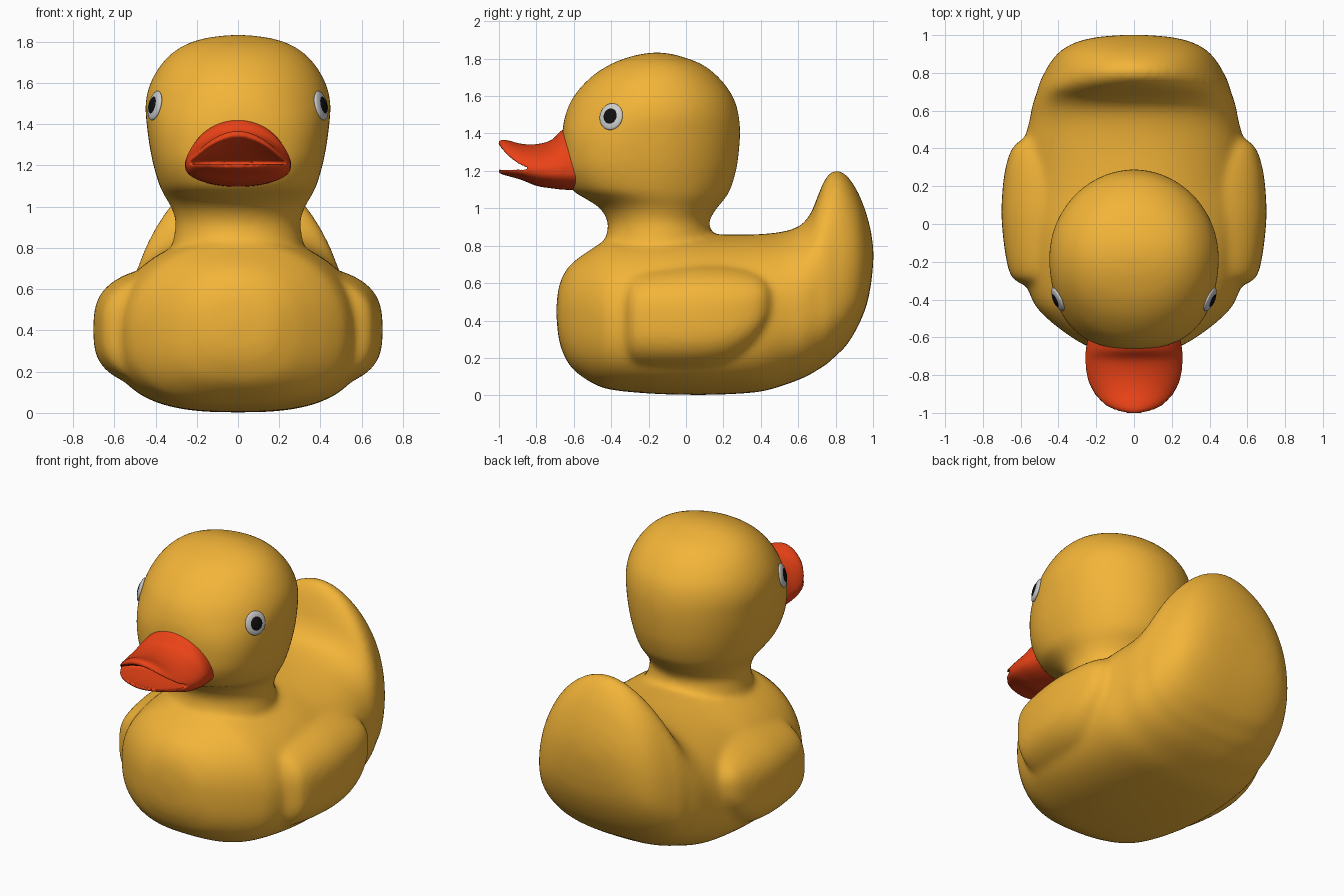
import bpy, bmesh, math
from mathutils import Vector, Matrix

if "Cube" in bpy.data.objects:
    bpy.data.objects.remove(bpy.data.objects["Cube"])


def material(name, rgb):
    m = bpy.data.materials.new(name)
    m.diffuse_color = (*rgb, 1)
    m.use_nodes = True
    m.node_tree.nodes["Principled BSDF"].inputs["Base Color"].default_value = m.diffuse_color
    return m


YELLOW = material("yellow", (0.90, 0.46, 0.04))
ORANGE = material("orange", (0.82, 0.055, 0.008))
WHITE = material("eye_grey", (0.6, 0.6, 0.6))
BLACK = material("black", (0.005, 0.005, 0.005))


def refine(rows, k=4):
    """Catmull-Rom interpolation between section rows."""
    out = []
    for i in range(len(rows) - 1):
        a, b = rows[max(i - 1, 0)], rows[i]
        c, d = rows[i + 1], rows[min(i + 2, len(rows) - 1)]
        for j in range(k):
            t = j / k
            out.append([0.5 * (2 * q + (r - p) * t + (2 * p - 5 * q + 4 * r - s) * t * t
                               + (3 * q - p - 3 * r + s) * t ** 3)
                        for p, q, r, s in zip(a, b, c, d)])
    return out + [list(rows[-1])]


def power(v, n):
    return math.copysign(abs(v) ** (2 / n), v)


def loft(bm, rings):
    """Skin a list of closed rings and cap both ends."""
    loops = [[bm.verts.new(p) for p in r] for r in rings]
    n = len(loops[0])
    for a, b in zip(loops, loops[1:]):
        for i in range(n):
            bm.faces.new((a[i], a[(i + 1) % n], b[(i + 1) % n], b[i]))
    bm.faces.new(loops[0])
    bm.faces.new(loops[-1][::-1])


def angles(n=64):
    return [2 * math.pi * i / n for i in range(n)]


def upright_ring(y, w, zm, zb, zt, nu, nl):
    """Egg-shaped section across x and z."""
    pts = []
    for t in angles():
        c, s = math.cos(t), math.sin(t)
        n, h = (nu, zt - zm) if s >= 0 else (nl, zm - zb)
        pts.append((w * power(c, n), y, zm + h * power(s, n)))
    return pts


def level_ring(z, y0, y1, w, nf):
    """Head section across x and y, blunter towards the front."""
    pts, yc, h = [], (y0 + y1) / 2, (y1 - y0) / 2
    for t in angles():
        c, s = math.cos(t), math.sin(t)
        n = nf if s < 0 else 2
        pts.append((w * power(c, n), yc + h * power(s, n), z))
    return pts


def bill_ring(y, w, ze, zt, zb, pt, pb):
    """Bill section: arched top and underside meeting at the side edges."""
    pts = []
    for t in angles(48):
        u, s = math.cos(t), math.sin(t)
        z, p = (zt, pt) if s >= 0 else (zb, pb)
        pts.append((w * u, y, ze + (z - ze) * max(0, 1 - u * u) ** p))
    return pts


def fused(name, bm, voxel, rounds, mat):
    """Merge overlapping shells into one smooth skin."""
    bmesh.ops.recalc_face_normals(bm, faces=bm.faces)
    me = bpy.data.meshes.new(name)
    bm.to_mesh(me)
    bm.free()
    ob = bpy.data.objects.new(name, me)
    bpy.context.collection.objects.link(ob)
    r = ob.modifiers.new("fuse", 'REMESH')
    r.mode, r.voxel_size = 'VOXEL', voxel
    s = ob.modifiers.new("soften", 'SMOOTH')
    s.factor, s.iterations = 0.5, rounds
    dg = bpy.context.evaluated_depsgraph_get()
    baked = bpy.data.meshes.new_from_object(ob.evaluated_get(dg))
    ob.modifiers.clear()
    ob.data = baked
    baked.materials.clear()
    baked.materials.append(mat)
    for p in baked.polygons:
        p.use_smooth = True
        p.material_index = 0
    return ob


# body and tail: y, half width, widest z, bottom, top, upper roundness
body = [(-.693, .03, .45, .42, .48, 2), (-.68, .16, .45, .30, .58, 2),
        (-.65, .24, .44, .21, .655, 2.1), (-.6, .33, .42, .135, .715, 2.2),
        (-.5, .46, .41, .065, .785, 2.2), (-.4, .54, .40, .03, .84, 2.1),
        (-.2, .60, .40, .01, .87, 2), (0, .62, .40, .003, .87, 2),
        (.2, .61, .40, .005, .86, 2), (.4, .59, .42, .02, .862, 2.1),
        (.54, .555, .45, .06, .88, 2.2), (.62, .54, .46, .09, .915, 2.3),
        (.67, .525, .48, .115, .98, 2.3), (.71, .51, .49, .14, 1.08, 2.2),
        (.75, .50, .50, .165, 1.165, 2), (.80, .475, .52, .21, 1.205, 1.9),
        (.86, .44, .56, .27, 1.175, 1.9), (.92, .385, .60, .37, 1.085, 2),
        (.965, .30, .66, .48, .97, 2), (.99, .19, .72, .60, .87, 2),
        (1.002, .04, .75, .72, .78, 2)]
# wings: one shallow block passing through the body
wings = [(-.35, .48, .40, .20, .55), (-.31, .61, .40, .13, .65), (-.24, .665, .40, .10, .70),
         (0, .70, .40, .09, .73), (.2, .695, .41, .11, .73), (.34, .67, .44, .19, .71),
         (.42, .63, .48, .29, .67), (.48, .54, .50, .40, .60)]
# neck and head: z, front y, back y, half width, front roundness
head = [(.70, -.48, .18, .34, 2), (.86, -.425, .14, .31, 2), (.93, -.42, .125, .303, 2),
        (1.0, -.46, .165, .325, 2), (1.05, -.535, .207, .355, 2.1), (1.1, -.61, .237, .38, 2.4),
        (1.2, -.652, .268, .41, 2.6), (1.3, -.66, .283, .43, 2.6), (1.4, -.662, .289, .443, 2.4),
        (1.5, -.645, .282, .449, 2.1), (1.6, -.60, .25, .425, 2), (1.7, -.51, .175, .365, 2),
        (1.77, -.405, .085, .285, 2), (1.81, -.30, -.02, .19, 2), (1.828, -.22, -.09, .09, 2),
        (1.833, -.17, -.14, .02, 2)]
bm = bmesh.new()
loft(bm, [upright_ring(*r, 2.7) for r in refine(body)])
loft(bm, [upright_ring(*r, 3, 3) for r in refine(wings)])
loft(bm, [level_ring(*r) for r in refine(head)])
duck = fused("body_and_head", bm, 0.018, 12, YELLOW)

# bill halves: y, half width, edge z, centre top, centre underside
upper = [(-.57, .24, 1.21, 1.44, 1.18), (-.66, .255, 1.21, 1.42, 1.18),
         (-.72, .258, 1.21, 1.365, 1.205), (-.80, .25, 1.21, 1.343, 1.24),
         (-.88, .222, 1.225, 1.345, 1.275), (-.95, .165, 1.275, 1.363, 1.31),
         (-.985, .10, 1.315, 1.367, 1.33), (-1.002, .03, 1.34, 1.358, 1.338)]
lower = [(-.57, .24, 1.20, 1.22, 1.095), (-.66, .255, 1.20, 1.215, 1.10),
         (-.72, .257, 1.20, 1.205, 1.107), (-.80, .249, 1.205, 1.20, 1.12),
         (-.88, .222, 1.21, 1.197, 1.152), (-.95, .165, 1.21, 1.20, 1.172),
         (-.985, .10, 1.208, 1.205, 1.182), (-1.002, .03, 1.207, 1.208, 1.19)]
bm = bmesh.new()
loft(bm, [bill_ring(*r, .65, 1) for r in refine(upper)])
loft(bm, [bill_ring(*r, .5, .4) for r in refine(lower)])
fused("bill", bm, 0.009, 4, ORANGE)


def eye_part(name, side, spot, normal, size, lift, mat):
    """Flattened dome lying on the head surface."""
    up = (Vector((0, 0, 1)) - normal * normal.z).normalized()
    across = up.cross(normal)
    frame = Matrix((across, up, normal)).transposed().to_4x4()
    bm = bmesh.new()
    bmesh.ops.create_uvsphere(bm, u_segments=32, v_segments=16, radius=1)
    bm.transform(Matrix.Translation(spot + normal * lift) @ frame @ Matrix.Diagonal((*size, 1)))
    if side < 0:
        bm.transform(Matrix.Diagonal((-1, 1, 1, 1)))
        bmesh.ops.reverse_faces(bm, faces=bm.faces)
    me = bpy.data.meshes.new(name)
    bm.to_mesh(me)
    bm.free()
    me.materials.append(mat)
    for p in me.polygons:
        p.use_smooth = True
    bpy.context.collection.objects.link(bpy.data.objects.new(name, me))


# eyes: placed where a sideways ray meets the head
hit, spot, normal, _ = duck.ray_cast(Vector((1, -.40, 1.49)), Vector((-1, 0, 0)))
for side, label in ((1, "right"), (-1, "left")):
    eye_part(label + "_eye", side, spot, normal, (.067, .073, .018), .0, WHITE)
    eye_part(label + "_pupil", side, spot, normal, (.042, .046, .014), .009, BLACK)
